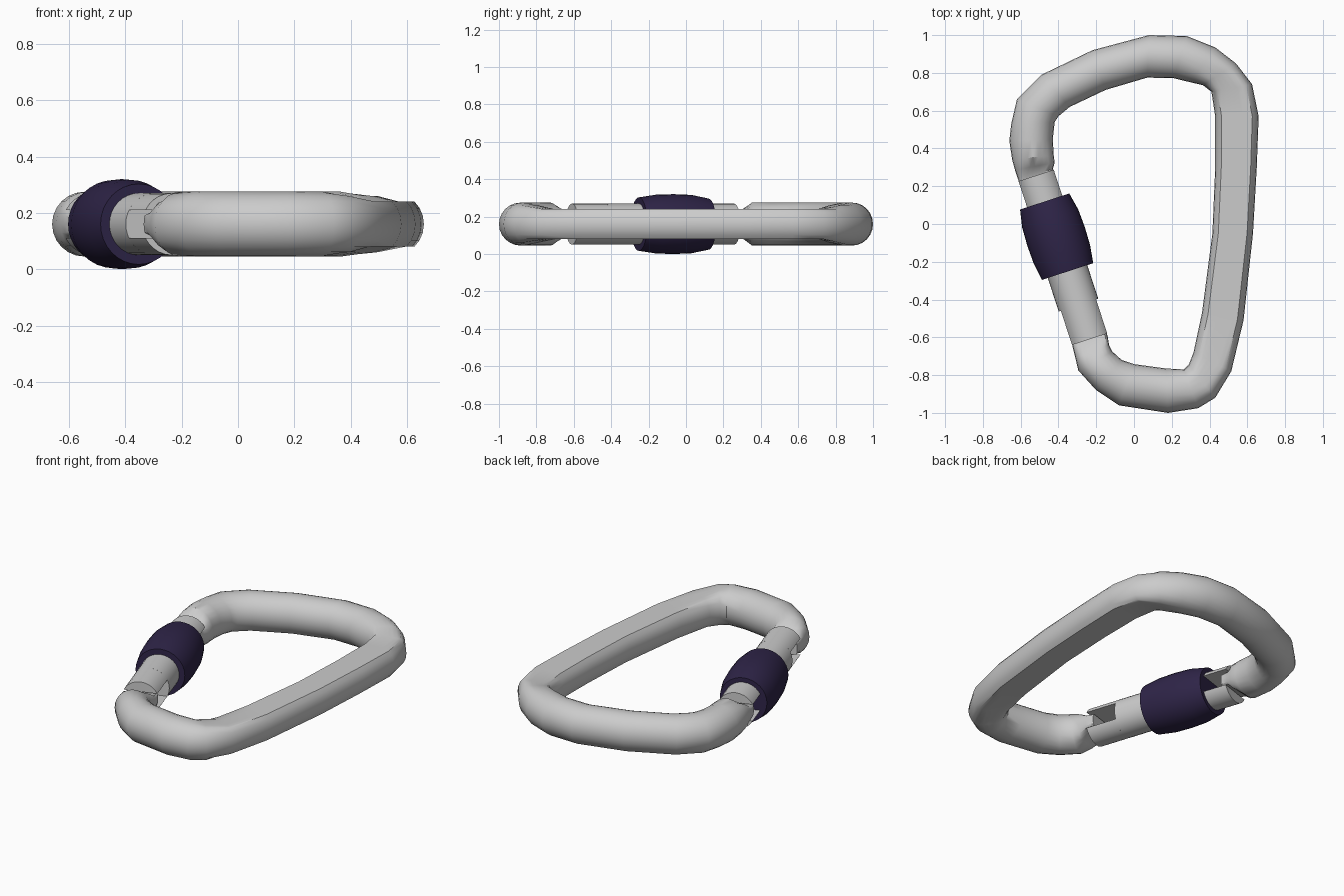
import bpy, bmesh
from math import sin, cos, tau, radians, sqrt
from mathutils import Vector

if "Cube" in bpy.data.objects:
    bpy.data.objects.remove(bpy.data.objects["Cube"])

ZC = 0.16      # mid height of the whole model
R = 0.115      # tube half height
SEG = 24


def finish(name, bm, angle=38):
    bmesh.ops.recalc_face_normals(bm, faces=bm.faces[:])
    me = bpy.data.meshes.new(name)
    bm.to_mesh(me)
    bm.free()
    ob = bpy.data.objects.new(name, me)
    bpy.context.collection.objects.link(ob)
    bpy.ops.object.select_all(action='DESELECT')
    ob.select_set(True)
    bpy.context.view_layer.objects.active = ob
    bpy.ops.object.shade_smooth_by_angle(angle=radians(angle))
    return ob


def loft(bm, rings):
    """Skin a list of closed point rings and cap both ends."""
    vr = [[bm.verts.new(p) for p in ring] for ring in rings]
    n = len(vr[0])
    for a, b in zip(vr, vr[1:]):
        for i in range(n):
            j = (i + 1) % n
            bm.faces.new((a[i], a[j], b[j], b[i]))
    bm.faces.new(vr[0])
    bm.faces.new(vr[-1])


# Frame: each station is outer xy, inner xy, and the height its section is flattened to
stations = [
    (-.595, .19, -.425, .245, .035), (-.615, .24, -.43, .29, .04),
    (-.63, .285, -.42, .325, .075), (-.645, .34, -.425, .365, R),
    (-.66, .44, -.43, .45, R), (-.65, .53, -.42, .54, R),
    (-.62, .66, -.40, .57, R), (-.49, .79, -.34, .62, R),
    (-.22, .92, -.15, .71, R), (.08, 1, .07, .775, R),
    (.28, .995, .21, .772, R), (.43, .935, .30, .75, R),
    (.54, .85, .365, .735, .10), (.625, .74, .41, .70, .08),
    (.66, .57, .43, .57, .08), (.65, .30, .43, .30, .08),
    (.63, -.05, .415, -.05, .08), (.58, -.51, .36, -.47, .08),
    (.515, -.78, .315, -.68, .08), (.43, -.92, .29, -.745, .10),
    (.34, -.975, .265, -.77, R), (.18, -1, .17, -.765, R),
    (-.08, -.96, 0, -.742, R), (-.2, -.88, -.065, -.72, R),
    (-.295, -.775, -.115, -.675, R), (-.31, -.71, -.132, -.64, .075),
    (-.325, -.65, -.14, -.59, .04), (-.335, -.60, -.16, -.545, .035),
]


def station_ring(ox, oy, ix, iy, h):
    o, i = Vector((ox, oy, ZC)), Vector((ix, iy, ZC))
    mid, half = (o + i) / 2, (o - i) / 2
    return [mid + half * cos(tau * k / SEG)
            + Vector((0, 0, max(-h, min(h, R * sin(tau * k / SEG)))))
            for k in range(SEG)]


bm = bmesh.new()
loft(bm, [station_ring(*s) for s in stations])
finish("frame", bm)

# Axis shared by the gate and its locking sleeve
P0, P1 = Vector((-.518, .257, ZC)), Vector((-.235, -.61, ZC))
AX = (P1 - P0).normalized()
LEN = (P1 - P0).length
SIDE = Vector((-AX.y, AX.x, 0))
UP = Vector((0, 0, 1))


def along(t, u, v):
    return P0 + AX * t + SIDE * u + UP * v


def circle(t, r, n=32):
    return [along(t, r * cos(tau * k / n), r * sin(tau * k / n)) for k in range(n)]


# Gate: round bar with a slot at each end, leaving upper and lower prongs
GR, SLOT, DEPTH = .11, .05, .19
bm = bmesh.new()
loft(bm, [circle(DEPTH, GR), circle(LEN - DEPTH, GR)])
w = sqrt(GR * GR - SLOT * SLOT)
for t0, t1 in ((0, DEPTH), (LEN - DEPTH, LEN)):
    for s in (1, -1):
        arc = [(w * cos(tau / 2 * k / 12), k) for k in range(13)]
        pts = [(u, s * max(SLOT, sqrt(max(GR * GR - u * u, 0)))) for u, k in arc]
        loft(bm, [[along(t, u, v) for u, v in pts] for t in (t0, t1)])
finish("gate", bm)

# Locking sleeve: barrel-shaped, with flat ends
bm = bmesh.new()
profile = [(.145, .112), (.145, .137), (.24, .156), (.34, .16),
           (.44, .157), (.535, .143), (.535, .112)]
loft(bm, [circle(t, r) for t, r in profile])
sleeve = finish("locking_sleeve", bm)
mat = bpy.data.materials.new("dark_purple")
mat.diffuse_color = (.028, .018, .065, 1)
mat.use_nodes = True
mat.node_tree.nodes["Principled BSDF"].inputs["Base Color"].default_value = mat.diffuse_color
sleeve.data.materials.append(mat)
